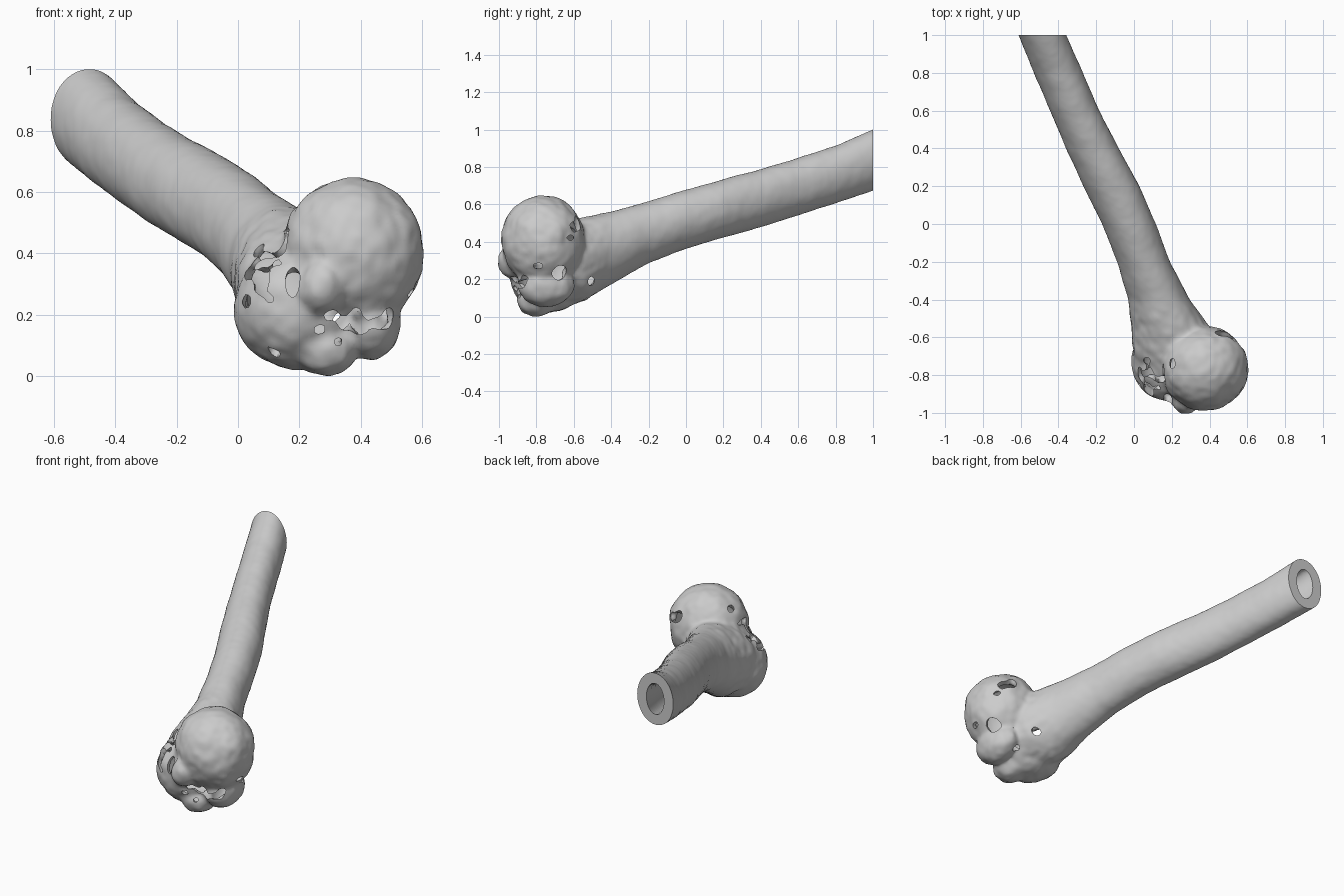
import bpy, bmesh, math
from mathutils import Vector, Matrix, noise
from mathutils.bvhtree import BVHTree

if "Cube" in bpy.data.objects:
    bpy.data.objects.remove(bpy.data.objects["Cube"])

# Shaft sections: y, xmin, xmax, zmin, zmax, wall thickness
SECTIONS = [
    (1.10, -0.655, -0.405, 0.715, 1.035, 0.065),
    (1.00, -0.612, -0.358, 0.670, 1.000, 0.065),
    (0.80, -0.530, -0.270, 0.603, 0.912, 0.065),
    (0.60, -0.445, -0.183, 0.540, 0.848, 0.065),
    (0.40, -0.360, -0.080, 0.475, 0.787, 0.065),
    (0.20, -0.268, 0.030, 0.420, 0.733, 0.065),
    (0.00, -0.170, 0.115, 0.360, 0.677, 0.060),
    (-0.20, -0.090, 0.190, 0.285, 0.615, 0.050),
    (-0.40, -0.030, 0.295, 0.170, 0.560, 0.040),
    (-0.55, -0.012, 0.400, 0.080, 0.530, 0.035),
    (-0.70, -0.005, 0.440, 0.040, 0.480, 0.035),
    (-0.82, 0.070, 0.420, 0.090, 0.440, 0.035),
]
# Head, greater tubercle, lesser tubercle, groove lips: centre, radii
LOBES = [
    ((0.375, -0.765, 0.402), (0.232, 0.222, 0.242)),
    ((0.200, -0.735, 0.225), (0.212, 0.205, 0.205)),
    ((0.430, -0.750, 0.170), (0.095, 0.150, 0.120)),
    ((0.285, -0.800, 0.085), (0.100, 0.110, 0.088)),
    ((0.275, -0.925, 0.290), (0.075, 0.078, 0.090)),
]


def ellipsoid(bm, centre, radii, detail):
    m = Matrix.Translation(centre) @ Matrix.Diagonal((*radii, 1))
    bmesh.ops.create_icosphere(bm, subdivisions=detail, radius=1, matrix=m)


def bone_volume(hollow):
    """Lofted shaft plus lobes; hollow=1 insets everything by the wall."""
    bm, n, rings = bmesh.new(), 32, []
    for y, x0, x1, z0, z1, wall in SECTIONS:
        w = wall * hollow
        yy = y + (w if y < -0.8 else 0) + (0.05 * hollow if y > 1.05 else 0)
        rings.append([bm.verts.new(((x0 + x1) / 2 + ((x1 - x0) / 2 - w) * math.cos(a), yy,
                                    (z0 + z1) / 2 + ((z1 - z0) / 2 - w) * math.sin(a)))
                      for a in (2 * math.pi * i / n for i in range(n))])
    for r, s in zip(rings, rings[1:]):
        for i in range(n):
            bm.faces.new((r[i], r[(i + 1) % n], s[(i + 1) % n], s[i]))
    bm.faces.new(rings[0])
    bm.faces.new(rings[-1])
    bmesh.ops.recalc_face_normals(bm, faces=bm.faces)
    for c, r in LOBES:
        ellipsoid(bm, c, [k - 0.035 * hollow for k in r], 4)
    return bm


def bake(ob):
    dg = bpy.context.evaluated_depsgraph_get()
    me = bpy.data.meshes.new_from_object(ob.evaluated_get(dg))
    ob.modifiers.clear()
    ob.data = me


def fused(name, bm, smooth):
    """Fuse overlapping volumes into one smooth skin."""
    me = bpy.data.meshes.new(name)
    bm.to_mesh(me)
    bm.free()
    ob = bpy.data.objects.new(name, me)
    bpy.context.collection.objects.link(ob)
    rm = ob.modifiers.new("fuse", 'REMESH')
    rm.mode, rm.voxel_size = 'VOXEL', 0.014
    sm = ob.modifiers.new("soften", 'SMOOTH')
    sm.factor, sm.iterations = 0.5, smooth
    bake(ob)
    return ob


def subtract(ob, cutter):
    """Fast boolean, with a second solver if the first declines."""
    before = len(ob.data.vertices)
    for solver in ('MANIFOLD', 'FLOAT'):
        mod = ob.modifiers.new("cut", 'BOOLEAN')
        mod.operation, mod.object, mod.solver = 'DIFFERENCE', cutter, solver
        bake(ob)
        if len(ob.data.vertices) not in (0, before):
            break
    bpy.data.objects.remove(cutter)


# Outer bone with a gently lumpy head
bone = fused("upper_arm_bone", bone_volume(0), 8)
for v in bone.data.vertices:
    f = min(1, max(0.25, (-0.35 - v.co.y) / 0.2))
    v.co += v.normal * f * (0.008 * noise.noise(v.co * 9) + 0.005 * noise.noise(v.co * 22) + 0.002)
bone.data.update()

# Marrow cavity and surface pits that break into it
tree = BVHTree.FromPolygons([v.co for v in bone.data.vertices],
                            [p.vertices[:] for p in bone.data.polygons])
cavity_bm = bone_volume(1)
# Each pit: two picture coordinates, then half sizes
FRONT = [(.08, .305, .03, .058), (.18, .30, .028, .058), (.03, .24, .017, .03),
         (.035, .33, .017, .03), (.105, .25, .016, .018), (.13, .365, .016, .016),
         (.265, .15, .022, .02), (.30, .20, .028, .022), (.345, .17, .028, .024),
         (.325, .11, .02, .017), (.40, .16, .034, .032), (.385, .21, .022, .018),
         (.16, .47, .024, .017), (.09, .39, .027, .016), (.49, .20, .018, .03)]
RIGHT = [(-.68, .24, .045, .05), (-.60, .48, .035, .03), (-.62, .42, .022, .018),
         (-.79, .27, .035, .017), (-.88, .17, .03, .025), (-.51, .19, .022, .03)]
TOP = [(.205, -.74, .017, .035), (.15, -.82, .028, .02), (.07, -.72, .025, .017),
       (.06, -.79, .02, .018), (.46, -.58, .04, .02)]
BELOW = [(.38, -.64, .035, .02), (.12, -.85, .025, .02)]
VIEWS = [(FRONT, (0, 1, 0), lambda a, b: (a, -3, b)), (RIGHT, (-1, 0, 0), lambda a, b: (3, a, b)),
         (TOP, (0, 0, -1), lambda a, b: (a, b, 3)), (BELOW, (0, 0, 1), lambda a, b: (a, b, -3))]
for pits, d, start in VIEWS:
    for a, b, ra, rb in pits:
        hit = tree.ray_cast(Vector(start(a, b)), Vector(d))[0]
        if hit:
            size = [s if abs(s) < 3 else 0.06 for s in start(ra, rb)]
            ellipsoid(cavity_bm, hit + Vector(d) * 0.02, size, 2)
cavity = fused("marrow_cavity", cavity_bm, 2)
subtract(bone, cavity)

# Flat saw cut across the shaft
bpy.ops.mesh.primitive_cube_add(size=1, location=(-0.5, 1.5, 0.8))
saw_cut = bpy.context.object
saw_cut.name = "saw_cut"
subtract(bone, saw_cut)

# Rest on the floor
low = min(v.co.z for v in bone.data.vertices)
bone.data.transform(Matrix.Translation((0, 0, -low)))
bpy.ops.object.select_all(action='DESELECT')
bpy.context.view_layer.objects.active = bone
bone.select_set(True)
bpy.ops.object.shade_smooth_by_angle(angle=math.radians(40))
